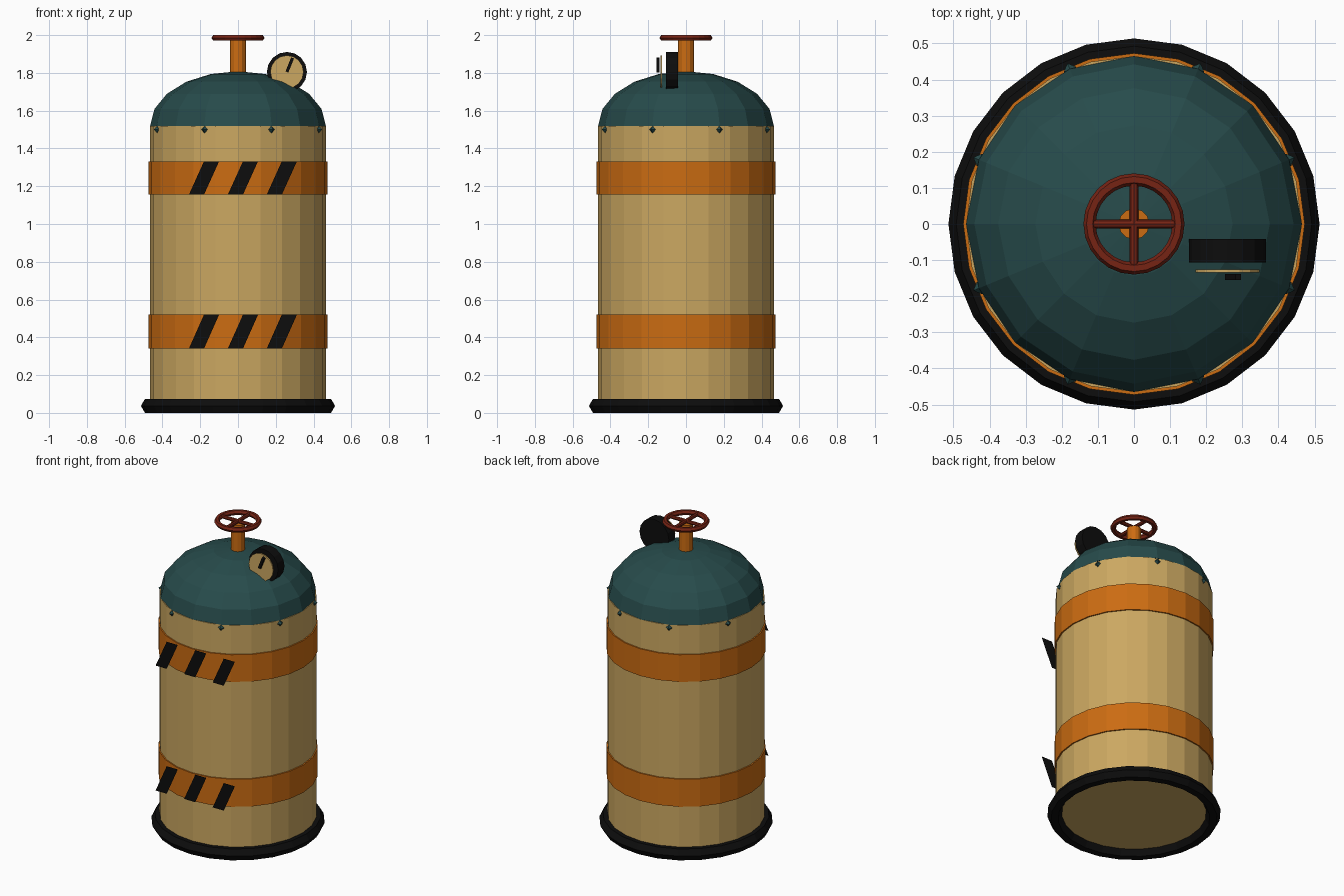
import bpy, bmesh, math
from mathutils import Matrix, Vector

cube = bpy.data.objects.get("Cube")
if cube:
    bpy.data.objects.remove(cube, do_unlink=True)


def material(name, rgb):
    m = bpy.data.materials.new(name)
    m.use_nodes = True
    m.diffuse_color = (*rgb, 1)
    m.node_tree.nodes["Principled BSDF"].inputs["Base Color"].default_value = (*rgb, 1)
    return m


TAN = material("tan_paint", (0.60, 0.39, 0.12))
ORANGE = material("orange_paint", (0.60, 0.15, 0.006))
TEAL = material("dark_teal", (0.02, 0.07, 0.07))
RED = material("dark_red", (0.18, 0.017, 0.007))
BLACK = material("black_rubber", (0.004, 0.004, 0.004))


def finish(name, bm, mat):
    mesh = bpy.data.meshes.new(name)
    bm.to_mesh(mesh)
    bm.free()
    mesh.materials.append(mat)
    ob = bpy.data.objects.new(name, mesh)
    bpy.context.collection.objects.link(ob)
    return ob


def cylinder(name, start, end, radius, segs, mat):
    """Capped cylinder between two points."""
    start, end = Vector(start), Vector(end)
    axis = end - start
    place = Matrix.Translation((start + end) / 2) @ axis.to_track_quat('Z', 'Y').to_matrix().to_4x4()
    bm = bmesh.new()
    bmesh.ops.create_cone(bm, cap_ends=True, segments=segs, radius1=radius,
                          radius2=radius, depth=axis.length, matrix=place)
    return finish(name, bm, mat)


def torus(name, z, major, minor, mat):
    bpy.ops.mesh.primitive_torus_add(location=(0, 0, z), major_radius=major, minor_radius=minor,
                                     major_segments=24, minor_segments=6)
    ob = bpy.context.object
    ob.name = name
    ob.data.materials.append(mat)
    return ob


# Tank body and rubber foot ring
cylinder("tank_body", (0, 0, 0.037), (0, 0, 1.52), 0.465, 24, TAN)
torus("foot_ring", 0.037, 0.471, 0.043, BLACK)

# Squashed half-sphere lid
bm = bmesh.new()
bmesh.ops.create_uvsphere(bm, u_segments=16, v_segments=10, radius=0.465,
                          matrix=Matrix.Translation((0, 0, 1.52)) @ Matrix.Diagonal((1, 1, 0.62, 1)))
bmesh.ops.delete(bm, geom=[v for v in bm.verts if v.co.z < 1.51], context='VERTS')
finish("dome_lid", bm, TEAL)

# Rivets around the rim
for i in range(8):
    a = math.radians(22.5 + 45 * i)
    bm = bmesh.new()
    bmesh.ops.create_uvsphere(bm, u_segments=4, v_segments=2, radius=0.019)
    rivet = finish(f"rivet_{i + 1}", bm, TEAL)
    rivet.location = (0.463 * math.cos(a), 0.463 * math.sin(a), 1.5)
    rivet.rotation_euler.z = a

# Orange bands with slanted hazard stripes on the front
for label, low, high in (("lower", 0.34, 0.52), ("upper", 1.155, 1.332)):
    cylinder(f"{label}_band", (0, 0, low), (0, 0, high), 0.473, 24, ORANGE)
    for i in range(3):
        x = -0.26 + 0.206 * i
        bm = bmesh.new()
        corners = ((x, low), (x + 0.08, low), (x + 0.16, high), (x + 0.08, high))
        bm.faces.new([bm.verts.new((cx, -0.478, cz)) for cx, cz in corners])
        finish(f"{label}_stripe_{i + 1}", bm, BLACK)

# Valve stem and hand wheel
cylinder("valve_stem", (0, 0, 1.75), (0, 0, 1.975), 0.043, 12, ORANGE)
torus("hand_wheel", 1.985, 0.123, 0.017, RED)
for label, d in (("x", Vector((0.12, 0, 0))), ("y", Vector((0, 0.12, 0)))):
    mid = Vector((0, 0, 1.985))
    cylinder(f"wheel_spoke_{label}", mid - d, mid + d, 0.012, 8, RED)

# Pressure gauge: drum, dial and needle
gx, gz = 0.259, 1.805
cylinder("gauge_drum", (gx, -0.042, gz), (gx, -0.107, gz), 0.106, 16, BLACK)
cylinder("gauge_dial", (gx, -0.126, gz), (gx, -0.134, gz), 0.088, 16, TAN)
bm = bmesh.new()
bmesh.ops.create_cube(bm, size=1, matrix=Matrix.Translation((gx + 0.015, -0.147, gz + 0.037))
                      @ Matrix.Rotation(math.radians(22), 4, 'Y')
                      @ Matrix.Diagonal((0.016, 0.016, 0.08, 1)))
finish("gauge_needle", bm, BLACK)
